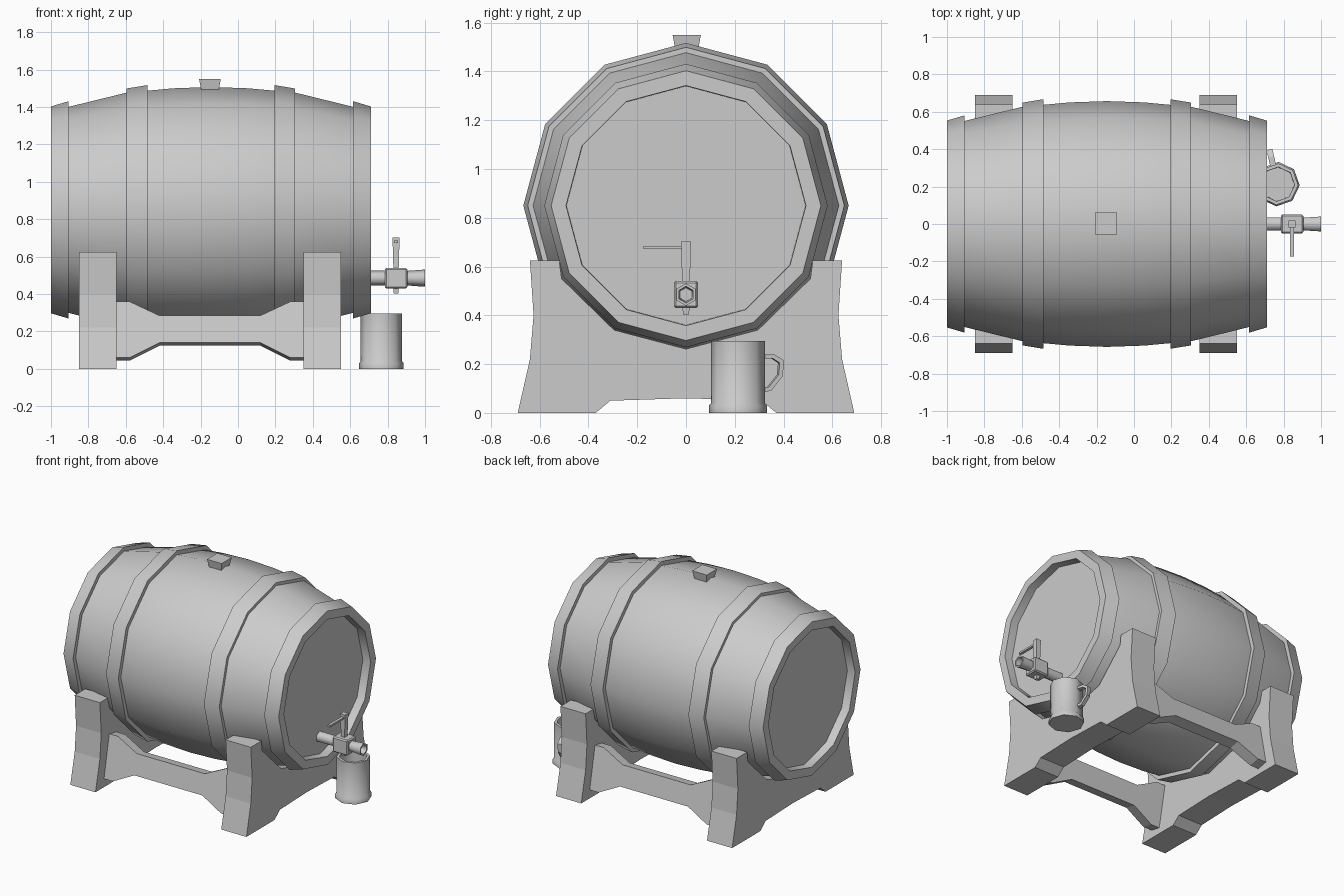
import bpy, bmesh
from math import sin, cos, pi, radians
from mathutils import Vector, Matrix

if "Cube" in bpy.data.objects:
    bpy.data.objects.remove(bpy.data.objects["Cube"])


def finish(name, bm, smooth=0):
    bmesh.ops.remove_doubles(bm, verts=bm.verts, dist=1e-5)
    bmesh.ops.recalc_face_normals(bm, faces=bm.faces)
    me = bpy.data.meshes.new(name)
    bm.to_mesh(me)
    bm.free()
    ob = bpy.data.objects.new(name, me)
    bpy.context.collection.objects.link(ob)
    if smooth:
        bpy.ops.object.select_all(action='DESELECT')
        ob.select_set(True)
        bpy.context.view_layer.objects.active = ob
        bpy.ops.object.shade_smooth_by_angle(angle=radians(smooth))
    return ob


def lathe(name, prof, n, place, closed=False, turn=0, smooth=35):
    """Spin (along, radius) points; place(along, u, v) gives the position."""
    bm = bmesh.new()
    rings = [[bm.verts.new(place(a, r * cos(turn + 2 * pi * i / n), r * sin(turn + 2 * pi * i / n)))
              for i in range(n)] if r > 0 else [bm.verts.new(place(a, 0, 0))] * n
             for a, r in prof]
    pairs = list(zip(rings, rings[1:])) + ([(rings[-1], rings[0])] if closed else [])
    for p, q in pairs:
        for i in range(n):
            j = (i + 1) % n
            loop = list(dict.fromkeys([p[i], p[j], q[j], q[i]]))
            bm.faces.new(loop)
    return finish(name, bm, smooth)


def prism(name, pts, offset):
    """Extrude a closed outline of 3D points by an offset."""
    bm = bmesh.new()
    f = bm.faces.new([bm.verts.new(p) for p in pts])
    ext = bmesh.ops.extrude_face_region(bm, geom=[f], use_keep_orig=True)
    moved = [g for g in ext['geom'] if isinstance(g, bmesh.types.BMVert)]
    bmesh.ops.translate(bm, verts=moved, vec=Vector(offset))
    return finish(name, bm)


def frustum(name, bottom, top):
    """Box with separate bottom and top: (x, y, z, half_x, half_y)."""
    bm = bmesh.new()
    lo, hi = [[bm.verts.new((x + i * hx, y + j * hy, z))
               for i, j in ((-1, -1), (1, -1), (1, 1), (-1, 1))] for x, y, z, hx, hy in (bottom, top)]
    bm.faces.new(lo)
    bm.faces.new(hi)
    for i in range(4):
        j = (i + 1) % 4
        bm.faces.new((lo[i], lo[j], hi[j], hi[i]))
    return finish(name, bm)


# Barrel: twelve sides, recessed heads
CX, CZ = -0.145, 0.85


def barrel_axis(a, u, v):
    return (CX + a, u, CZ + v)


half = [(0.795, 0), (0.795, 0.49), (0.855, 0.492), (0.855, 0.53), (0.76, 0.551),
        (0.45, 0.627), (0.2, 0.65)]
body = [(-a, r) for a, r in half] + [(0, 0.657)] + half[::-1]
lathe("barrel_body", body, 12, barrel_axis)

# Hoops
for s, side in ((-1, "left"), (1, "right")):
    end = [(s * 0.855, 0.525), (s * 0.855, 0.553), (s * 0.76, 0.581), (s * 0.76, 0.54)]
    mid = [(s * 0.45, 0.61), (s * 0.45, 0.649), (s * 0.34, 0.667), (s * 0.34, 0.62)]
    lathe(side + "_end_hoop", end, 12, barrel_axis, True)
    lathe(side + "_middle_hoop", mid, 12, barrel_axis, True)

# Bung
frustum("bung", (-0.15, 0.003, 1.48, 0.045, 0.045), (-0.15, 0.003, 1.55, 0.058, 0.058))

# Cradle stands
outer = [(0.37, 0), (0.69, 0), (0.64, 0.22), (0.625, 0.4), (0.64, 0.625), (0.52, 0.625),
         (0.51, 0.55), (0.295, 0.34)]
stand = [(0, 0.06), (0.31, 0.05)] + outer + [(0, 0.262)]
stand += [(-y, z) for y, z in outer[::-1]] + [(-0.31, 0.05)]
for x, side in ((-0.85, "left"), (0.35, "right")):
    prism(side + "_stand", [(x, y, z) for y, z in stand], (0.2, 0, 0))

# Tilted rails joining the stands
rail = [(-0.68, 0.06), (-0.58, 0.06), (-0.42, 0.14), (0.12, 0.14), (0.28, 0.06), (0.38, 0.06),
        (0.38, 0.36), (0.28, 0.36), (0.12, 0.285), (-0.42, 0.285), (-0.58, 0.36), (-0.68, 0.36)]
for s, side in ((-1, "front"), (1, "back")):
    prism(side + "_rail", [(x, s * (0.605 - 0.2 * z), z) for x, z in rail], (0, -s * 0.08, -0.016))


# Tap: hexagonal pipe with open spout, block, stem and lever
def tap_axis(a, u, v):
    return (a, u, 0.485 + v)


lathe("tap_pipe", [(0.64, 0), (0.64, 0.04), (0.8, 0.04), (0.8, 0)], 6, tap_axis, turn=pi / 6, smooth=65)
lathe("tap_spout", [(0.89, 0), (0.89, 0.038), (1.0, 0.046), (1.0, 0.034), (0.92, 0.028), (0.92, 0)],
      6, tap_axis, turn=pi / 6, smooth=65)
tap_block = frustum("tap_block", (0.845, 0, 0.43, 0.06, 0.05), (0.845, 0, 0.54, 0.06, 0.05))
bev = tap_block.modifiers.new("chamfer", 'BEVEL')
bev.width, bev.segments = 0.008, 1
frustum("tap_stem", (0.845, 0, 0.403, 0.012, 0.012), (0.845, 0, 0.45, 0.016, 0.016))
frustum("tap_handle_post", (0.845, 0, 0.53, 0.014, 0.016), (0.845, 0, 0.703, 0.019, 0.02))
prism("tap_lever", [(0.835, -0.01, 0.672), (0.855, -0.01, 0.672), (0.855, -0.01, 0.685),
                    (0.835, -0.01, 0.685)], (0, -0.165, 0))

# Mug: hollow octagon with base band
MX, MY = 0.767, 0.213


def mug_axis(a, u, v):
    return (MX + u, MY + v, a)


mug = [(0, 0), (0, 0.119), (0.03, 0.119), (0.04, 0.111), (0.295, 0.111), (0.295, 0.092),
       (0.04, 0.09), (0.04, 0)]
lathe("mug", mug, 8, mug_axis, turn=radians(-3), smooth=50)

# Mug handle: flat loop, (radius, height) outer and inner outlines
out = [(0.095, 0.24), (0.15, 0.24), (0.19, 0.215), (0.185, 0.15), (0.135, 0.09), (0.095, 0.085)]
inn = [(0.095, 0.105), (0.127, 0.107), (0.168, 0.157), (0.172, 0.205), (0.145, 0.222), (0.095, 0.222)]
handle = prism("mug_handle", [(r, -0.016, z) for r, z in out + inn], (0, 0.032, 0))
handle.matrix_world = Matrix.Translation((MX, MY, 0)) @ Matrix.Rotation(radians(103), 4, 'Z')
